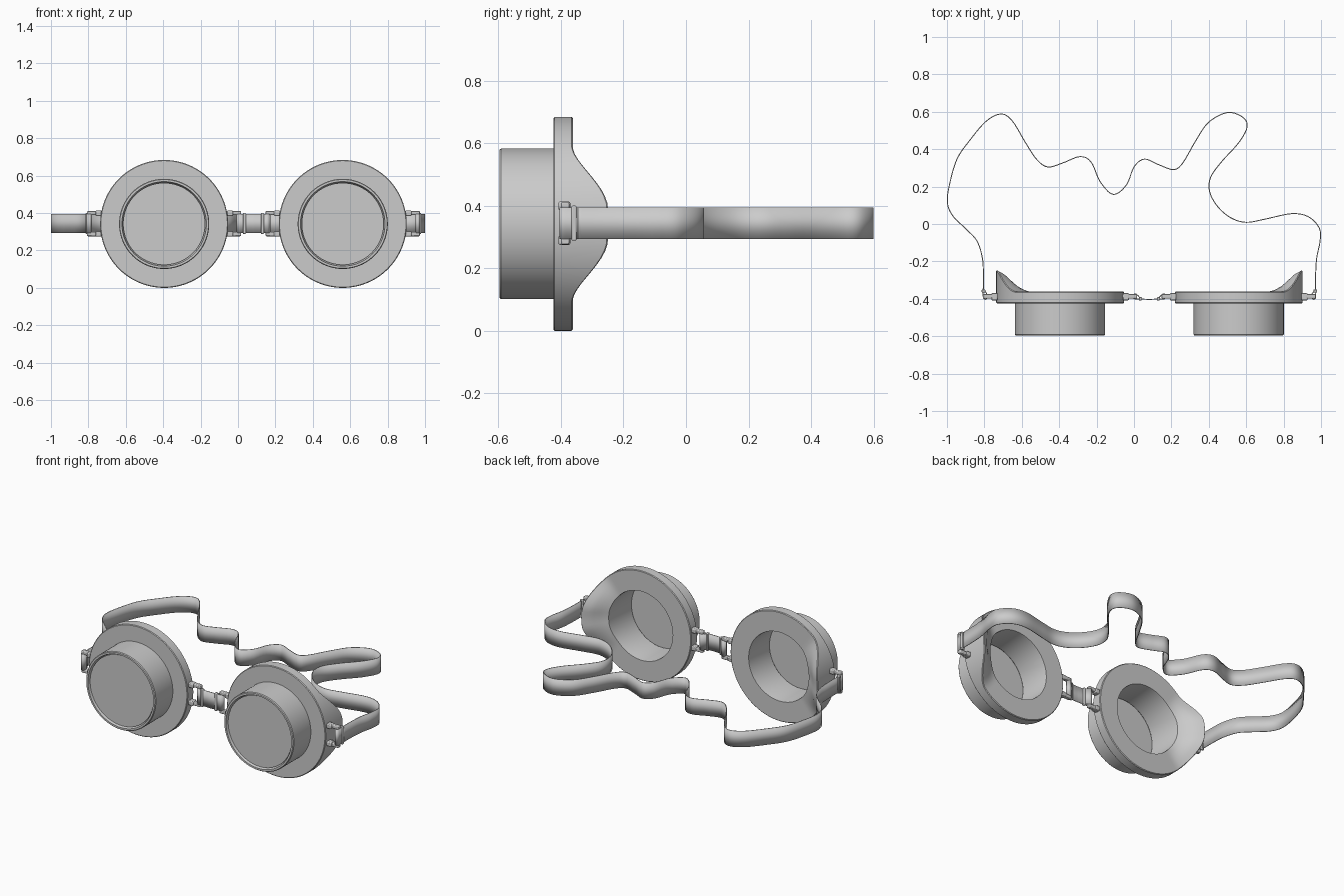
import bpy, bmesh, math
from mathutils import Vector

if "Cube" in bpy.data.objects:
    bpy.data.objects.remove(bpy.data.objects["Cube"])

MID = 0.0825          # symmetry plane of the two eye cups
CU, CZ = 0.4775, 0.342  # cup centre, relative to that plane
N = 96


def finish(name, bm, mirror=False, bevel=0, angle=35):
    bmesh.ops.recalc_face_normals(bm, faces=bm.faces)
    me = bpy.data.meshes.new(name)
    bm.to_mesh(me)
    bm.free()
    me.shade_smooth()
    me.set_sharp_from_angle(angle=math.radians(angle))
    ob = bpy.data.objects.new(name, me)
    bpy.context.collection.objects.link(ob)
    if mirror:
        ob.location.x = MID
        ob.modifiers.new("mirror", 'MIRROR').use_clip = True
    if bevel:
        b = ob.modifiers.new("bevel", 'BEVEL')
        b.width, b.segments = bevel, 2
    return ob


def wing(a):
    # height of the temple-side seal above the flat flange, by angle
    a = abs(math.degrees(math.atan2(math.sin(a), math.cos(a))))
    t = min(1, max(0, 1 - (a - 8) / 39))
    return 0.113 * t * t * (3 - 2 * t)


def lathe(name, profile):
    # closed ring section: radius, y, share of wing height
    bm = bmesh.new()
    rings = []
    for i in range(N):
        a = 2 * math.pi * i / N
        rings.append([bm.verts.new((CU + r * math.cos(a), y + w * wing(a),
                                    CZ + r * math.sin(a))) for r, y, w in profile])
    k = len(profile)
    for i in range(N):
        p, q = rings[i], rings[(i + 1) % N]
        for j in range(k):
            bm.faces.new((p[j], q[j], q[(j + 1) % k], p[(j + 1) % k]))
    return finish(name, bm, True)


def boxes(name, items, bevel=0.005):
    # each item: x range, y range, z range
    bm = bmesh.new()
    for x0, x1, y0, y1, z0, z1 in items:
        vs = bmesh.ops.create_cube(bm, size=1)['verts']
        for v in vs:
            v.co = ((x0 + x1) / 2 + v.co.x * (x1 - x0), (y0 + y1) / 2 + v.co.y * (y1 - y0),
                    (z0 + z1) / 2 + v.co.z * (z1 - z0))
    return finish(name, bm, True, bevel)


def ribbon(name, pts, steps, mirror=False):
    # Catmull-Rom path in plan, extruded to strap width
    P = [Vector(p) for p in pts]
    P = [2 * P[0] - P[1]] + P + [2 * P[-1] - P[-2]]
    path = []
    for i in range(1, len(P) - 2):
        a, b, c, d = P[i - 1:i + 3]
        for s in range(steps):
            t = s / steps
            path.append(0.5 * (2 * b + (c - a) * t + (2 * a - 5 * b + 4 * c - d) * t * t
                               + (3 * b - a - 3 * c + d) * t ** 3))
    path.append(P[-2])
    bm = bmesh.new()
    cols = [[bm.verts.new((p.x, p.y, z)) for z in (0.294, 0.394)] for p in path]
    for p, q in zip(cols, cols[1:]):
        bm.faces.new((p[0], q[0], q[1], p[1]))
    ob = finish(name, bm, mirror)
    m = ob.modifiers.new("thickness", 'SOLIDIFY')
    m.thickness, m.offset = 0.005, 0
    return ob


# eye cups: barrel, flange and temple seal in one section
lathe("eye_cup", [
    (0.213, -0.565, 0), (0.222, -0.575, 0), (0.226, -0.596, 0), (0.237, -0.596, 0),
    (0.241, -0.591, 0), (0.241, -0.424, 0), (0.338, -0.424, 0), (0.342, -0.420, 0),
    (0.342, -0.366, 1), (0.338, -0.362, 1), (0.305, -0.362, 0.84), (0.280, -0.362, 0.64),
    (0.255, -0.362, 0.43), (0.235, -0.362, 0.28), (0.215, -0.362, 0.17), (0.213, -0.370, 0.15)])

# lenses
bm = bmesh.new()
for y in (-0.584, -0.572):
    vs = [bm.verts.new((CU + 0.219 * math.cos(2 * math.pi * i / N), y,
                        CZ + 0.219 * math.sin(2 * math.pi * i / N))) for i in range(N)]
    bm.faces.new(vs)
bm.faces.ensure_lookup_table()
bmesh.ops.bridge_loops(bm, edges=bm.edges[:])
finish("lens", bm, True)

# strap loops on both sides of each cup
for name, s in (("temple_loop", 1), ("nose_loop", -1)):
    def span(a, b):
        return sorted((CU + s * a, CU + s * b))
    arm, lug, bar = span(0.33, 0.412), span(0.335, 0.368), span(0.394, 0.410)
    boxes(name, [(*arm, -0.399, -0.373, z - 0.011, z + 0.011) for z in (0.287, 0.401)]
          + [(*lug, -0.408, -0.370, z - 0.014, z + 0.014) for z in (0.289, 0.399)]
          + [(*bar, -0.394, -0.378, 0.285, 0.403)])

# clips that hold the folded strap ends
boxes("temple_clip", [(0.877, 0.897, -0.366, -0.350, 0.288, 0.400)], 0.004)
boxes("nose_clip", [(0.040, 0.056, -0.409, -0.391, 0.288, 0.400)], 0.004)

# nose strap, folded round the nose loop bars
ribbon("nose_strap", [(0, -0.403), (0.03, -0.402), (0.06, -0.401), (0.078, -0.401),
                      (0.089, -0.386), (0.078, -0.373), (0.062, -0.382), (0.050, -0.396)],
       4, True)

# folded ends of the head strap
ribbon("strap_fold", [(0.889, -0.345), (0.889, -0.375), (0.887, -0.397), (0.875, -0.402),
                      (0.865, -0.386), (0.872, -0.370), (0.883, -0.356)], 4, True)

# loose head strap
ribbon("head_strap", [
    (-0.805, -0.35), (-0.805, -0.27), (-0.811, -0.18), (-0.84, -0.09), (-0.90, -0.025),
    (-0.97, 0.045), (-0.998, 0.12), (-0.982, 0.23), (-0.945, 0.35), (-0.88, 0.445),
    (-0.79, 0.55), (-0.71, 0.588), (-0.65, 0.55), (-0.58, 0.435), (-0.52, 0.345),
    (-0.46, 0.305), (-0.38, 0.327), (-0.29, 0.36), (-0.23, 0.332), (-0.18, 0.225),
    (-0.11, 0.158), (-0.04, 0.21), (0, 0.305), (0.055, 0.347), (0.13, 0.318),
    (0.21, 0.291), (0.26, 0.325), (0.33, 0.445), (0.40, 0.545), (0.50, 0.596),
    (0.58, 0.572), (0.605, 0.52), (0.56, 0.435), (0.47, 0.335), (0.41, 0.25),
    (0.405, 0.17), (0.45, 0.09), (0.52, 0.032), (0.60, 0.009), (0.70, 0.026),
    (0.84, 0.055), (0.93, 0.040), (0.99, -0.02), (0.995, -0.09), (0.977, -0.18),
    (0.971, -0.27), (0.970, -0.35)], 5)
